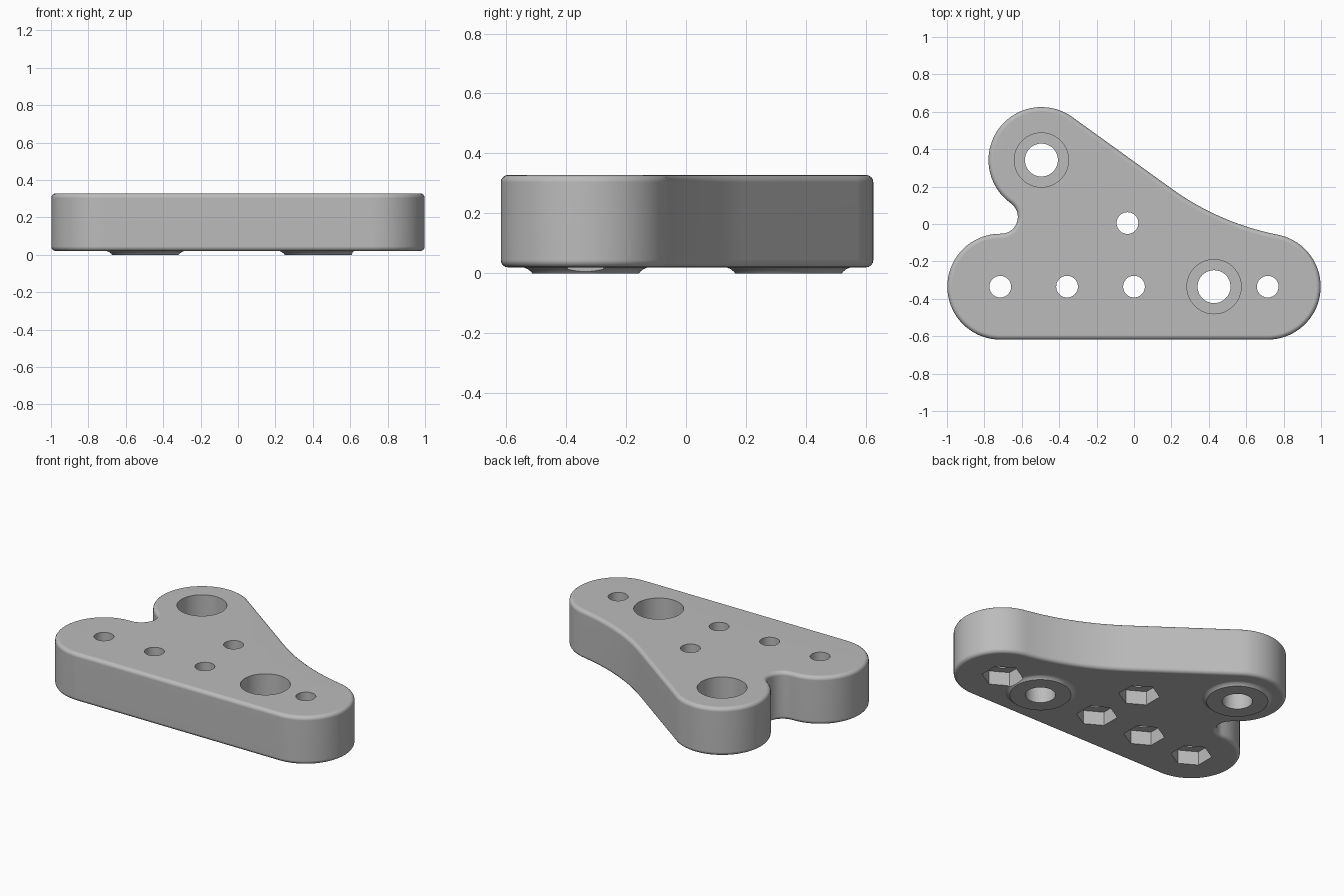
import bpy, bmesh
from math import sin, cos, pi, atan2, radians, sqrt
from mathutils import Vector

if "Cube" in bpy.data.objects:
    bpy.data.objects.remove(bpy.data.objects["Cube"])

BOTTOM, TOP = 0.02, 0.328
LOBE = 0.283
BACK = Vector((-0.495, 0.342))
LEFT = Vector((0.715, -0.335))
RIGHT = Vector((-0.715, -0.335))
BIG = [BACK, Vector((0.428, -0.335))]
SMALL = [RIGHT, LEFT, Vector((-0.358, -0.335)), Vector((0, -0.335)), Vector((-0.035, 0.005))]

grey = bpy.data.materials.new("plain grey")
grey.use_nodes = True
grey.diffuse_color = (0.5, 0.5, 0.5, 1)
grey.node_tree.nodes["Principled BSDF"].inputs["Base Color"].default_value = (0.5, 0.5, 0.5, 1)


def heading(a, b):
    return atan2(b.y - a.y, b.x - a.x)


def arc(c, r, a0, a1, n):
    return [c + r * Vector((cos(a), sin(a))) for a in (a0 + (a1 - a0) * i / n for i in range(n + 1))]


def loft(name, rings):
    """Solid through a stack of (outline, height) rings."""
    bm = bmesh.new()
    loops = [[bm.verts.new((p.x, p.y, z)) for p in pts] for pts, z in rings]
    for lo, hi in zip(loops, loops[1:]):
        for i in range(len(lo)):
            j = (i + 1) % len(lo)
            bm.faces.new((lo[i], lo[j], hi[j], hi[i]))
    bm.faces.new(loops[0][::-1])
    bm.faces.new(loops[-1])
    mesh = bpy.data.meshes.new(name)
    bm.to_mesh(mesh)
    bm.free()
    mesh.materials.append(grey)
    obj = bpy.data.objects.new(name, mesh)
    bpy.context.collection.objects.link(obj)
    return obj


def lathe(name, c, profile, n=64, turn=0.0):
    return loft(name, [(arc(c, r, turn, turn + 2 * pi, n)[:-1], z) for r, z in profile])


# Notch circle touching the back and right lobes
notch_r = 0.09
mid = (BACK + RIGHT) / 2
half = BACK - mid
notch = mid + half.normalized().orthogonal() * sqrt((LOBE + notch_r) ** 2 - half.length_squared)

# Sloping back edge, then a wide hollow curve touching the left lobe
slope = radians(54.2)
n = Vector((cos(slope), sin(slope)))
start = BACK + LOBE * n + 0.655 * Vector((n.y, -n.x))
d = start - LEFT
hollow_r = (d.length_squared - LOBE ** 2) / (2 * (LOBE - d.dot(n)))
hollow = start + hollow_r * n
left_end = heading(LEFT, hollow)

outline = (arc(BACK, LOBE, slope, heading(BACK, notch) + 2 * pi, 36)
           + arc(notch, notch_r, heading(notch, BACK), heading(notch, RIGHT), 18)[1:-1]
           + arc(RIGHT, LOBE, heading(RIGHT, notch), 1.5 * pi, 36)
           + arc(LEFT, LOBE, -pi / 2, left_end, 36)
           + arc(hollow, hollow_r, left_end + pi, slope + pi, 20)[1:])

# Plate with rounded rims
plate = loft("plate", [(outline, BOTTOM), (outline, TOP)])
bevel = plate.modifiers.new("rounded_rims", "BEVEL")
bevel.width, bevel.segments = 0.024, 4
bevel.limit_method, bevel.angle_limit = "ANGLE", radians(60)


def combine(tool, operation):
    tool.hide_render = True
    mod = plate.modifiers.new(tool.name, "BOOLEAN")
    mod.object, mod.operation, mod.solver = tool, operation, "EXACT"
    return tool


tools = []
for c in BIG:
    # Flared boss below, counterbore above, through hole
    flare = [(0.178, 0), (0.183, 0.006), (0.193, 0.014), (0.21, BOTTOM + 0.001), (0.21, 0.06)]
    tools.append(combine(lathe("boss", c, flare), "UNION"))
    tools.append(combine(lathe("counterbore", c, [(0.145, 0.15), (0.145, 0.5)]), "DIFFERENCE"))
    tools.append(combine(lathe("bolt_hole", c, [(0.088, -0.1), (0.088, 0.5)]), "DIFFERENCE"))
for c in SMALL:
    # Screw hole with a hexagonal nut pocket below
    tools.append(combine(lathe("screw_hole", c, [(0.058, -0.1), (0.058, 0.5)], 40), "DIFFERENCE"))
    tools.append(combine(lathe("nut_pocket", c, [(0.12, -0.1), (0.12, 0.108)], 6, pi / 2), "DIFFERENCE"))

# Bake the modifiers, drop the cutters, then shade
bpy.ops.object.select_all(action="DESELECT")
plate.select_set(True)
bpy.context.view_layer.objects.active = plate
for mod in list(plate.modifiers):
    bpy.ops.object.modifier_apply(modifier=mod.name)
for tool in tools:
    bpy.data.objects.remove(tool)
bpy.ops.object.shade_smooth_by_angle(angle=radians(32))
normals = plate.modifiers.new("even_shading", "WEIGHTED_NORMAL")
normals.keep_sharp = True
